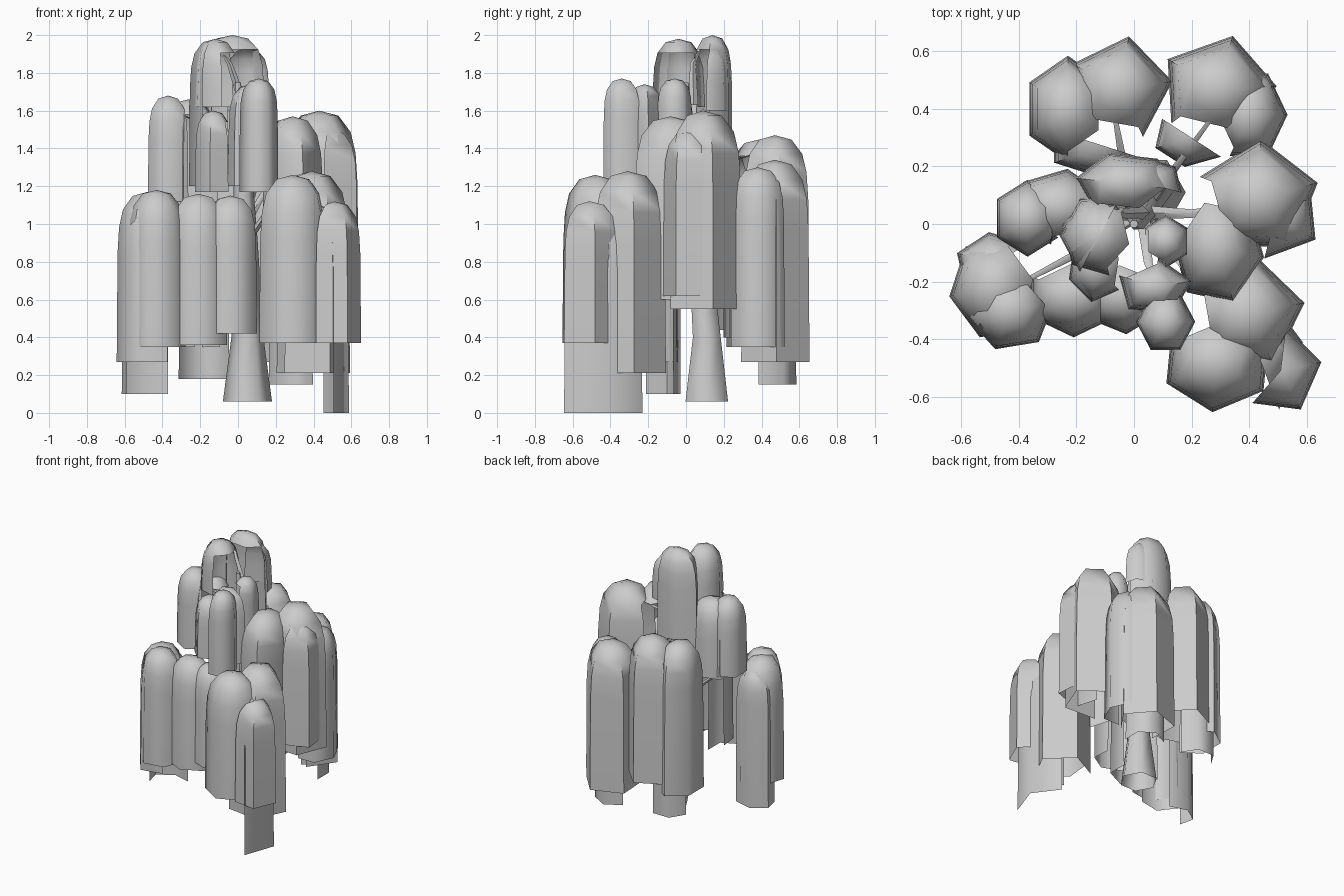
import bpy, bmesh, math
from mathutils import Vector

if "Cube" in bpy.data.objects:
    bpy.data.objects.remove(bpy.data.objects["Cube"])

# dome outline: (radius fraction, drop in radii)
PROFILE = [(0.0, 0.0), (0.5, 0.13), (0.82, 0.55), (0.95, 1.1), (1.0, 1.9)]


def finish(bm, name, angle=65):
    bmesh.ops.remove_doubles(bm, verts=bm.verts, dist=1e-5)
    me = bpy.data.meshes.new(name)
    bm.to_mesh(me)
    bm.free()
    ob = bpy.data.objects.new(name, me)
    bpy.context.collection.objects.link(ob)
    bpy.ops.object.select_all(action='DESELECT')
    ob.select_set(True)
    bpy.context.view_layer.objects.active = ob
    bpy.ops.object.shade_smooth_by_angle(angle=math.radians(angle))
    return ob


def drape(name, x, y, rx, ry, top, bottom, face, sides=6, facets=5):
    """Hanging curtain, open on the inner side; 'face' is its middle direction in degrees.
    Wide curtains get a complete domed cap."""
    bm = bmesh.new()
    step = 2 * math.pi / sides
    a0 = math.radians(face) - facets * step / 2
    r = (rx + ry) / 2
    rings = [(f, top - d * r) for f, d in PROFILE] + [(1.03, bottom)]
    grid = [[bm.verts.new((x + f * rx * math.cos(a0 + i * step), y + f * ry * math.sin(a0 + i * step), z))
             for i in range(sides + 1)] for f, z in rings]
    for k, (lo, hi) in enumerate(zip(grid, grid[1:])):
        for i in range(sides if k < 2 and facets > 3 else facets):
            if k == 0:
                bm.faces.new((lo[i], hi[i], hi[i + 1]))
            else:
                bm.faces.new((lo[i], hi[i], hi[i + 1], lo[i + 1]))
    bmesh.ops.delete(bm, geom=[v for v in bm.verts if not v.link_faces], context='VERTS')
    return finish(bm, name)


def limb(name, points, radii, sides=5):
    """Tapered tube through points, rings kept level."""
    bm = bmesh.new()
    rings = [[bm.verts.new(Vector(p) + Vector((r * math.cos(t), r * math.sin(t), 0)))
              for t in [2 * math.pi * j / sides for j in range(sides)]] for p, r in zip(points, radii)]
    for a, b in zip(rings, rings[1:]):
        for j in range(sides):
            k = (j + 1) % sides
            bm.faces.new((a[j], a[k], b[k], b[j]))
    bm.faces.new(rings[-1])
    return finish(bm, name)


# trunk and branches
limb("trunk", [(0.05, 0.11, 0.06), (0.05, 0.11, 0.4), (0.04, 0.07, 0.9), (0.02, 0.02, 1.4), (0.0, 0.0, 1.75)],
     [0.13, 0.085, 0.065, 0.045, 0.015], 6)
ENDS = [(-0.1, 0.08, 1.93), (0.11, -0.3, 1.7), (-0.35, 0.05, 1.6), (0.45, 0.08, 1.52), (0.4, -0.35, 1.18),
        (-0.48, -0.25, 1.1), (-0.08, 0.45, 1.4), (0.33, 0.45, 1.27)]
for ex, ey, ez in ENDS:
    limb("branch", [(0.03, 0.04, ez - 0.3), (ex * .45, ey * .45, ez - 0.08), (ex, ey, ez)],
         [0.025, 0.015, 0.005], 4)

# crown
drape("crown_back", -0.03, 0.14, 0.17, 0.11, 2.0, 1.22, 110, 6, 4)
drape("crown_left", -0.12, -0.04, 0.135, 0.145, 1.98, 1.2, 150, 6, 3)
drape("crown_left_cap", -0.12, -0.04, 0.13, 0.14, 1.98, 1.62, 165, 6, 4)
drape("crown_inner", 0.05, 0.14, 0.12, 0.09, 1.93, 1.6, 70, 6, 3)

# upper front
drape("upper_front", 0.11, -0.34, 0.10, 0.11, 1.77, 1.17, 270, 6, 5)
drape("upper_front_inner", 0.11, -0.06, 0.085, 0.09, 1.77, 1.2, 30, 6, 4)
drape("upper_front_side", 0.07, -0.22, 0.13, 0.10, 1.74, 1.2, 300, 5, 4)
drape("upper_front_left", -0.13, -0.15, 0.10, 0.12, 1.6, 1.17, 200, 6, 4)

# upper left
drape("upper_left", -0.37, 0.02, 0.12, 0.13, 1.68, 1.12, 180, 6, 5)
drape("upper_left_back", -0.26, 0.06, 0.16, 0.13, 1.66, 1.1, 140, 6, 4)

# right
drape("right_outer", 0.43, 0.09, 0.21, 0.2, 1.6, 0.55, 15, 5, 4)
drape("right_strip", 0.49, 0.02, 0.16, 0.14, 1.5, 0.62, 5, 5, 3)
drape("right_inner", 0.29, -0.08, 0.16, 0.2, 1.57, 0.6, 290, 6, 4)

# lower front right
drape("front_right_main", 0.39, -0.31, 0.2, 0.2, 1.28, 0.21, 10, 5, 4)
drape("front_right_front", 0.29, -0.48, 0.19, 0.17, 1.26, 0.37, 265, 6, 4)
drape("front_right_corner", 0.51, -0.51, 0.14, 0.15, 1.12, 0.37, 335, 5, 3)
drape("front_right_strip", 0.43, -0.45, 0.155, 0.215, 1.1, 0.0, 10, 5, 2)

# lower front left
drape("front_left_outer", -0.48, -0.22, 0.16, 0.18, 1.17, 0.27, 190, 6, 4)
drape("front_left_front", -0.43, -0.3, 0.15, 0.14, 1.18, 0.35, 250, 6, 4)
drape("front_left_strip", -0.48, -0.14, 0.14, 0.11, 1.1, 0.1, 130, 6, 3)
drape("front_middle", -0.21, -0.25, 0.17, 0.14, 1.16, 0.36, 270, 6, 4)
drape("front_middle_side", -0.04, -0.25, 0.15, 0.13, 1.15, 0.42, 275, 6, 4)

# lower back left
drape("back_middle", -0.05, 0.47, 0.18, 0.18, 1.47, 0.42, 80, 5, 4)
drape("back_left", -0.23, 0.4, 0.15, 0.18, 1.45, 0.35, 150, 6, 4)
drape("back_left_strip", -0.18, 0.45, 0.13, 0.12, 1.3, 0.18, 90, 6, 3)
drape("back_left_inner", -0.1, 0.27, 0.2, 0.11, 1.37, 0.44, 240, 6, 3)

# lower back right
drape("back_right", 0.29, 0.47, 0.2, 0.185, 1.34, 0.27, 75, 5, 4)
drape("back_right_side", 0.4, 0.38, 0.13, 0.16, 1.3, 0.35, 0, 6, 4)
drape("back_right_strip", 0.28, 0.45, 0.13, 0.13, 1.2, 0.15, 60, 6, 3)
drape("back_right_inner", 0.2, 0.3, 0.13, 0.10, 1.25, 0.4, 230, 6, 3)
